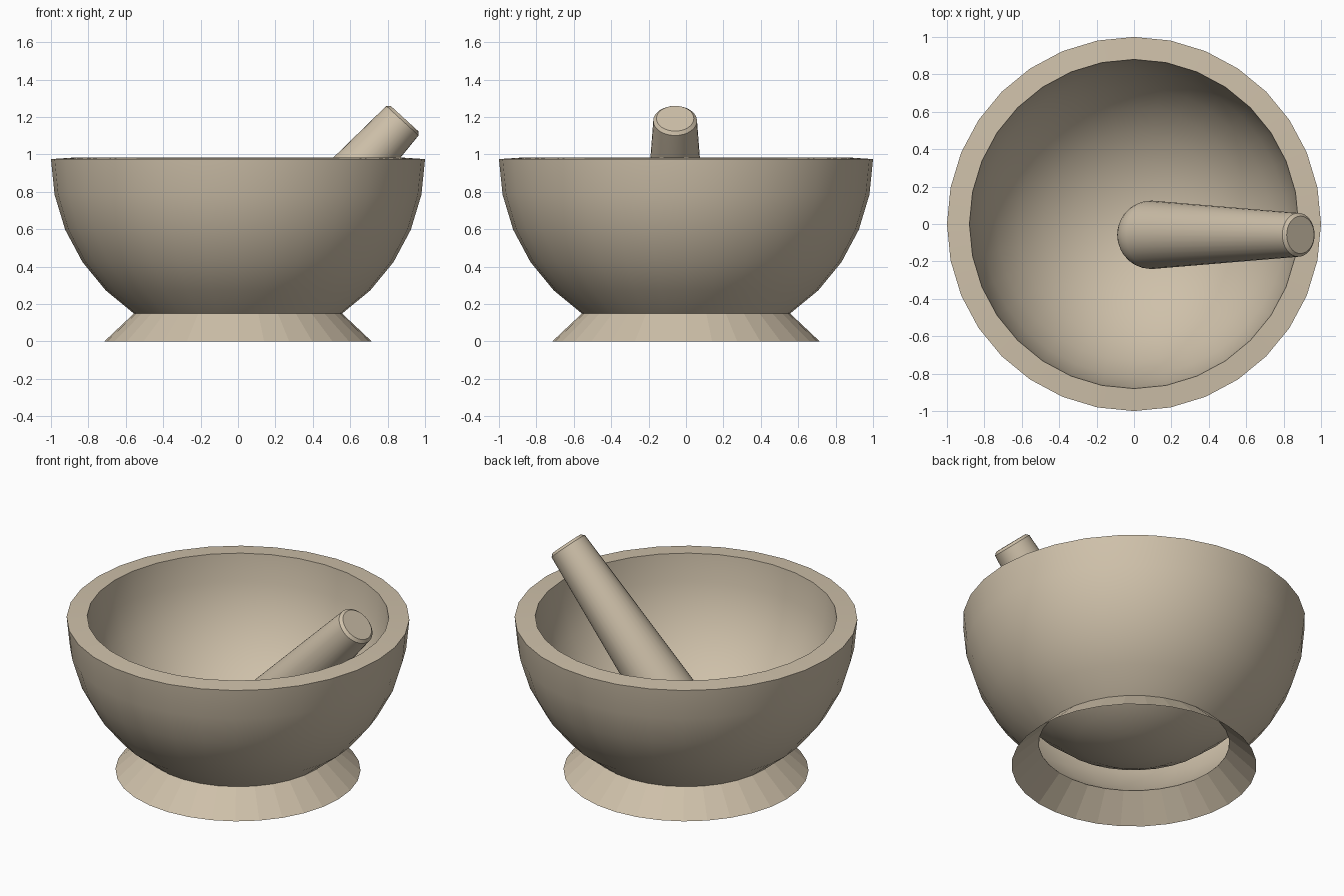
import bpy, bmesh, math
from mathutils import Matrix, Vector

if "Cube" in bpy.data.objects:
    bpy.data.objects.remove(bpy.data.objects["Cube"])

SIDES = 32
STEP = math.radians(11.25)

stone = bpy.data.materials.new("sandstone")
stone.diffuse_color = (0.62, 0.53, 0.40, 1.0)
stone.use_nodes = True
stone.node_tree.nodes["Principled BSDF"].inputs["Base Color"].default_value = stone.diffuse_color


def lathe(name, profile, smooth=True, matrix=Matrix()):
    """Spin (radius, height) points around z; radius 0 makes a closing tip."""
    bm = bmesh.new()
    rings = []
    for r, z in profile:
        if r < 1e-5:
            rings.append([bm.verts.new((0, 0, z))])
        else:
            rings.append([bm.verts.new((r * math.cos(2 * math.pi * i / SIDES),
                                        r * math.sin(2 * math.pi * i / SIDES), z))
                          for i in range(SIDES)])
    for a, b in zip(rings, rings[1:]):
        for i in range(SIDES):
            j = (i + 1) % SIDES
            corners = [a[i % len(a)], a[j % len(a)], b[j % len(b)], b[i % len(b)]]
            bm.faces.new(list(dict.fromkeys(corners)))
    mesh = bpy.data.meshes.new(name)
    bm.to_mesh(mesh)
    bm.free()
    mesh.transform(matrix)
    mesh.materials.append(stone)
    obj = bpy.data.objects.new(name, mesh)
    bpy.context.collection.objects.link(obj)
    if smooth:
        bpy.ops.object.select_all(action='DESELECT')
        obj.select_set(True)
        bpy.context.view_layer.objects.active = obj
        bpy.ops.object.shade_smooth_by_angle(angle=math.radians(35))
    return obj


# Bowl: open outer hemisphere, rim, full inner hemisphere
outer = [(math.cos(k * STEP), 0.98 - math.sin(k * STEP)) for k in range(5, 0, -1)]
inner = [(0.88 * math.cos(k * STEP), 0.98 - 0.88 * math.sin(k * STEP)) for k in range(1, 9)]
lathe("bowl", outer + [(1.0, 0.975), (0.88, 0.983)] + inner)

# Foot: flared open skirt with flat facets
lathe("foot", [(0.715, 0.0), (0.556, 0.15)], smooth=False)

# Pestle: round grinding end, tapered shaft, chamfered top, leaning to the right
base, top = Vector((0.093, -0.058, 0.322)), Vector((0.89, -0.058, 1.192))
length = (top - base).length
tip = [(0.183 * math.sin(a), -0.183 * math.cos(a))
       for a in (math.pi / 2 * k / 8 for k in range(9))]
tilt = Vector((0, 0, 1)).rotation_difference(top - base).to_matrix().to_4x4()
lathe("pestle", tip + [(0.117, length - 0.016), (0.1, length), (0, length)],
      matrix=Matrix.Translation(base) @ tilt)
